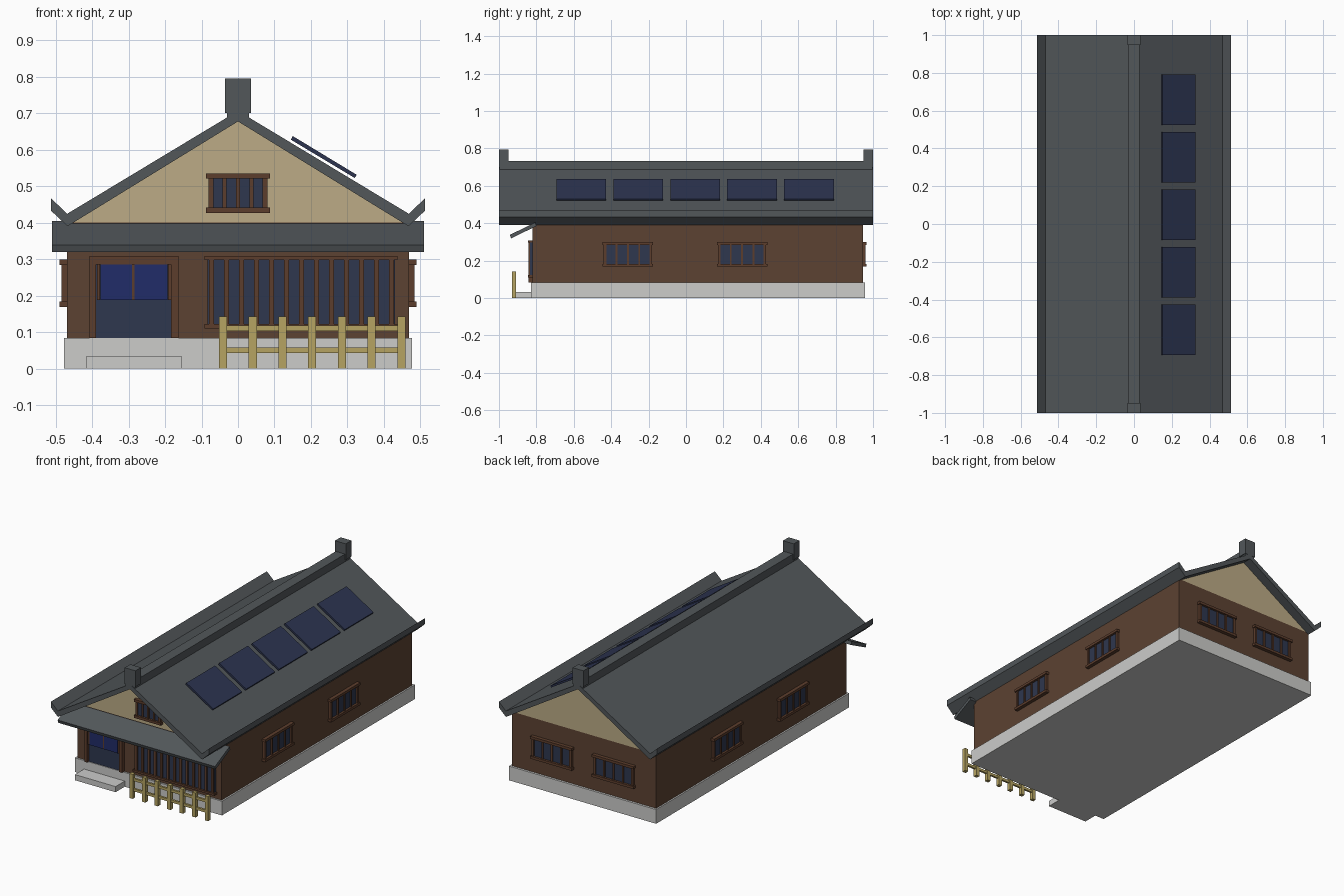
import bpy, bmesh, math
from mathutils import Matrix, Vector

if "Cube" in bpy.data.objects:
    bpy.data.objects.remove(bpy.data.objects["Cube"])


def mat(name, r, g, b):
    m = bpy.data.materials.new(name)
    lin = [((c / 255 + 0.055) / 1.055) ** 2.4 for c in (r, g, b)]
    m.diffuse_color = (*lin, 1)
    m.use_nodes = True
    m.node_tree.nodes["Principled BSDF"].inputs["Base Color"].default_value = m.diffuse_color
    return m


STONE = mat("pale stone", 204, 204, 202)
WALL = mat("brown wall", 92, 66, 50)
WOOD = mat("dark wood", 92, 61, 44)
CREAM = mat("cream plaster", 188, 171, 134)
ROOF = mat("slate grey", 82, 87, 90)
GLASS = mat("dark glass", 46, 55, 78)
SOLAR = mat("solar blue", 44, 52, 80)
CLOTH = mat("curtain blue", 33, 44, 104)
BAMBOO = mat("bamboo", 182, 164, 98)


def finish(bm, name, material, matrix=Matrix()):
    bmesh.ops.recalc_face_normals(bm, faces=bm.faces)
    me = bpy.data.meshes.new(name)
    bm.to_mesh(me)
    bm.free()
    me.materials.append(material)
    ob = bpy.data.objects.new(name, me)
    ob.matrix_world = matrix
    bpy.context.collection.objects.link(ob)
    return ob


def boxes(name, material, items, matrix=Matrix()):
    """One object from boxes given as (x0, x1, y0, y1, z0, z1)."""
    bm = bmesh.new()
    for x0, x1, y0, y1, z0, z1 in items:
        centre = Vector(((x0 + x1) / 2, (y0 + y1) / 2, (z0 + z1) / 2))
        size = Matrix.Diagonal((x1 - x0, y1 - y0, z1 - z0, 1))
        bmesh.ops.create_cube(bm, size=1, matrix=Matrix.Translation(centre) @ size)
    return finish(bm, name, material, matrix)


def prism(name, material, profile, a, b, axis="y"):
    """Extrude a profile of (x, z) along y, or of (y, z) along x."""
    bm = bmesh.new()
    if axis == "y":
        vs = [bm.verts.new((p, a, z)) for p, z in profile]
        step = (0, b - a, 0)
    else:
        vs = [bm.verts.new((a, p, z)) for p, z in profile]
        step = (b - a, 0, 0)
    face = bm.faces.new(vs)
    ext = bmesh.ops.extrude_face_region(bm, geom=[face])
    bmesh.ops.translate(bm, vec=step, verts=[v for v in ext["geom"] if isinstance(v, bmesh.types.BMVert)])
    return finish(bm, name, material)


def window(name, half, z0, z1, x, y, turn):
    """Barred window, built facing -y and turned about z."""
    m = Matrix.Translation((x, y, 0)) @ Matrix.Rotation(turn, 4, "Z")
    bar = 0.015
    boxes(name + "_glass", GLASS, [(-half + 0.01, half - 0.01, -0.008, 0.005, z0 + bar, z1 - bar)], m)
    frame = [(-half, half, -0.021, 0.005, z0, z0 + bar), (-half, half, -0.021, 0.005, z1 - bar, z1)]
    edge = half - 0.013
    for i in range(5):
        u = -edge + i * edge / 2
        w = 0.007 if i in (0, 4) else 0.005
        frame.append((u - w, u + w, -0.015, 0.005, z0 + bar, z1 - bar))
    boxes(name + "_frame", WOOD, frame, m)


# Base, step and walls
FRONT, BACK, SIDE = -0.82, 0.945, 0.468
boxes("stone_base", STONE, [(-0.477, 0.477, -0.83, 0.958, 0, 0.083)])
boxes("entrance_step", STONE, [(-0.417, -0.153, -0.915, -0.83, 0, 0.033)])
boxes("walls", WALL, [(-SIDE, SIDE, FRONT, BACK, 0.083, 0.4)])
prism("gable_ends", CREAM, [(-0.452, 0.4), (0.452, 0.4), (0, 0.682)], FRONT, BACK)

# Main roof with upturned eaves
upper = [(-0.513, 0.467), (-0.468, 0.424), (0, 0.706), (0.468, 0.424), (0.513, 0.467)]
lower = [(0.513, 0.433), (0.467, 0.39), (0, 0.677), (-0.467, 0.39), (-0.513, 0.433)]
prism("main_roof", ROOF, upper + lower, -1, 1)
boxes("roof_ridge", ROOF, [(-0.03, 0.03, -0.998, 0.998, 0.685, 0.733)])
boxes("ridge_end_caps", ROOF, [(-0.035, 0.035, -1, -0.948, 0.7, 0.794),
                               (-0.035, 0.035, 0.948, 1, 0.7, 0.794)])

# Sloping canopy over the front
prism("front_canopy", ROOF, [(-0.942, 0.338), (-0.806, 0.404), (-0.80, 0.385), (-0.935, 0.319)],
      -0.51, 0.51, "x")

# Solar panels parallel to the right roof slope
slope = [(0.15, 0.637), (0.325, 0.531), (0.32, 0.522), (0.145, 0.627)]
for i in range(5):
    y = -0.56 + i * 0.3045
    prism(f"solar_panel_{i + 1}", SOLAR, slope, y - 0.133, y + 0.133)

# Small windows on sides, back and front gable
for k, y in enumerate((-0.311, 0.3)):
    window(f"right_window_{k + 1}", 0.135, 0.168, 0.299, SIDE, y, math.pi / 2)
    window(f"left_window_{k + 1}", 0.135, 0.168, 0.299, -SIDE, y, -math.pi / 2)
for k, x in enumerate((-0.2, 0.2)):
    window(f"back_window_{k + 1}", 0.135, 0.168, 0.299, x, BACK, math.pi)
window("gable_window", 0.087, 0.426, 0.535, 0, FRONT, 0)

# Wide lattice window on the front
boxes("lattice_glass", GLASS, [(-0.084, 0.43, FRONT - 0.014, FRONT, 0.12, 0.3)])
lattice = [(-0.092, 0.437, FRONT - 0.025, FRONT, 0.11, 0.122),
           (-0.092, 0.437, FRONT - 0.025, FRONT, 0.298, 0.309)]
for i in range(13):
    x = -0.073 + i * 0.0411
    lattice.append((x - 0.007, x + 0.007, FRONT - 0.022, FRONT, 0.122, 0.298))
boxes("lattice_frame", WOOD, lattice)

# Entrance door, frame and hanging curtain
boxes("door", GLASS, [(-0.39, -0.183, FRONT - 0.006, FRONT, 0.083, 0.287)])
boxes("door_frame", WOOD, [(-0.407, -0.389, FRONT - 0.022, FRONT, 0.083, 0.287),
                           (-0.183, -0.163, FRONT - 0.022, FRONT, 0.083, 0.287),
                           (-0.407, -0.163, FRONT - 0.022, FRONT, 0.285, 0.308)])
boxes("curtain", CLOTH, [(-0.377, -0.29, FRONT - 0.018, FRONT - 0.012, 0.188, 0.286),
                         (-0.283, -0.193, FRONT - 0.018, FRONT - 0.012, 0.188, 0.286)])
boxes("curtain_hangers", WOOD, [(x - 0.004, x + 0.004, FRONT - 0.016, FRONT, 0.188, 0.286)
                                for x in (-0.382, -0.2865, -0.188)])

# Bamboo fence
boxes("fence_posts", BAMBOO, [(-0.052 + i * 0.0814, -0.03 + i * 0.0814, -0.931, -0.909, 0, 0.143)
                              for i in range(7)])
boxes("fence_rails", BAMBOO, [(-0.041, 0.447, -0.926, -0.914, z, z + 0.015) for z in (0.043, 0.103)])
